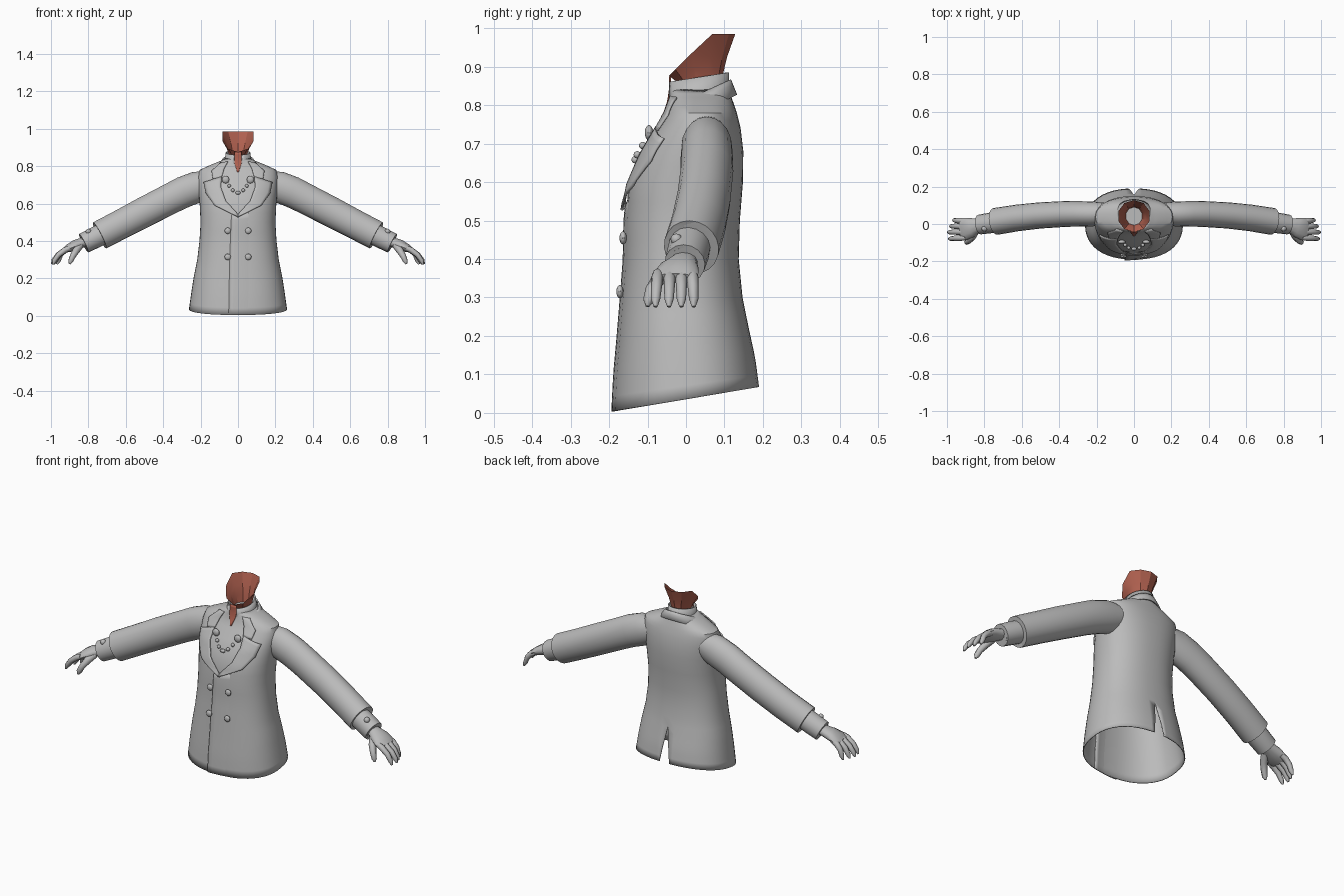
import bpy, bmesh, math
from mathutils import Vector

if "Cube" in bpy.data.objects:
    bpy.data.objects.remove(bpy.data.objects["Cube"])


def material(name, rgb):
    m = bpy.data.materials.new(name)
    m.diffuse_color = (*rgb, 1)
    m.use_nodes = True
    m.node_tree.nodes["Principled BSDF"].inputs["Base Color"].default_value = m.diffuse_color
    return m


GREY = material("grey cloth", (0.5, 0.5, 0.5))
SKIN = material("skin", (0.44, 0.12, 0.08))


def finish(name, bm, mat, mirror=False, thick=0, angle=40):
    bmesh.ops.recalc_face_normals(bm, faces=bm.faces)
    me = bpy.data.meshes.new(name)
    bm.to_mesh(me)
    bm.free()
    ob = bpy.data.objects.new(name, me)
    bpy.context.collection.objects.link(ob)
    me.materials.append(mat)
    bpy.context.view_layer.objects.active = ob
    ob.select_set(True)
    bpy.ops.object.shade_smooth_by_angle(angle=math.radians(angle))
    ob.select_set(False)
    if thick:
        s = ob.modifiers.new("thickness", 'SOLIDIFY')
        s.thickness, s.offset = thick, -1
    if mirror:
        ob.modifiers.new("mirror", 'MIRROR')
    return ob


def loft(rings, closed=True, cap0=False, cap1=False):
    """Skin a list of equally long point rows."""
    bm = bmesh.new()
    rows = [[bm.verts.new(p) for p in r] for r in rings]
    n = len(rows[0])
    for a, b in zip(rows, rows[1:]):
        for i in range(n if closed else n - 1):
            j = (i + 1) % n
            bm.faces.new((a[i], a[j], b[j], b[i]))
    if cap0:
        bm.faces.new(rows[0])
    if cap1:
        bm.faces.new(rows[-1])
    return bm


def tube(name, pts, radii, sides=16, mat=GREY, cap0=True, cap1=True):
    """Mirrored tube with (vertical, sideways) radii along a path."""
    pts = [Vector(p) for p in pts]
    rings = []
    for i, (p, (rv, rs)) in enumerate(zip(pts, radii)):
        t = (pts[min(i + 1, len(pts) - 1)] - pts[max(i - 1, 0)]).normalized()
        side = t.cross(Vector((0, 0, 1))).normalized()
        up = side.cross(t)
        rings.append([p + up * rv * math.sin(a) + side * rs * math.cos(a)
                      for a in (2 * math.pi * k / sides for k in range(sides))])
    return finish(name, loft(rings, True, cap0, cap1), mat, True, angle=50)


# Torso sections: height, half width, front y, back y
BODY = [(0, .262, -.19, .19), (.1, .25, -.185, .18), (.2, .236, -.176, .163),
        (.3, .218, -.168, .147), (.4, .206, -.16, .137), (.5, .2, -.158, .14),
        (.6, .205, -.148, .148), (.68, .212, -.118, .149), (.74, .215, -.08, .142),
        (.78, .205, -.055, .132), (.81, .14, -.045, .122), (.83, .09, -.042, .115),
        (.84, .07, -.04, .11)]
P = 2.3


def section(z):
    for a, b in zip(BODY, BODY[1:]):
        if z <= b[0]:
            f = (z - a[0]) / (b[0] - a[0])
            return [u + (v - u) * f for u, v in zip(a[1:], b[1:])]
    return BODY[-1][1:]


def front_y(x, z):
    hw, yf, yb = section(z)
    c = (yf + yb) / 2
    return c - (c - yf) * max(0, 1 - min(1, abs(x) / hw) ** P) ** (1 / P)


def hem(y, z):
    return z + (.036 + .165 * y) * max(0, 1 - z / .3)


# Coat body, seamed down the back with an open vent
heights = [0, .04, .08, .12, .16, .2, .25, .3, .35, .4, .45, .5, .55, .6, .64,
           .68, .71, .74, .76, .78, .795, .81, .82, .83, .84]
rings = []
N = 48
for z in heights:
    hw, yf, yb = section(z)
    ring = []
    for k in range(N + 1):
        a = 2 * math.pi * k / N
        s, c = math.sin(a), math.cos(a)
        x = hw * math.copysign(abs(s) ** (2 / P), s)
        y = (yf + yb) / 2 + (yb - yf) / 2 * math.copysign(abs(c) ** (2 / P), c)
        if k in (0, N):
            x = .03 * max(0, 1 - z / .25) * (1 if k == 0 else -1)
        ring.append((x, y, hem(y, z)))
    rings.append(ring)
bm = loft(rings, closed=False)
bmesh.ops.remove_doubles(bm, verts=bm.verts, dist=.0005)
finish("coat_body", bm, GREY, thick=.005)

# Plug inside the collar
hw, yf, yb = BODY[-1][1:]
bm = loft([[(hw * math.sin(a), (yf + yb) / 2 + (yb - yf) / 2 * math.cos(a), z)
            for a in (2 * math.pi * k / 24 for k in range(24))] for z in (.825, .838)],
          cap1=True)
finish("shirt_neck_base", bm, GREY)


def polyline(pts, sub):
    out = []
    for a, b in zip(pts, pts[1:]):
        out += [Vector(a).lerp(Vector(b), i / sub) for i in range(sub)]
    return out + [Vector(pts[-1])]


def patch(name, left, right, off0, off1, mat=GREY, mirror=False, sub=4, cols=6, thick=.006):
    """Cloth panel hugging the torso front between two (x, z) edges."""
    rows = []
    for a, b in zip(polyline(left, sub), polyline(right, sub)):
        row = []
        for i in range(cols + 1):
            f = i / cols
            x, z = a.lerp(b, f)
            y = front_y(x, z) - off0 - (off1 - off0) * f
            row.append((x, y, hem(y, z)))
        rows.append(row)
    return finish(name, loft(rows, closed=False), mat, mirror, thick)


# Lapels, upper lapel collars, front overlap, bare throat
patch("lapel", [(.088, .745), (.092, .69), (.065, .615), (-.008, .535)],
      [(.185, .715), (.172, .655), (.125, .59), (-.004, .528)], .009, .015, mirror=True)
patch("upper_lapel", [(.055, .825), (.075, .785), (.088, .74)],
      [(.092, .822), (.142, .775), (.135, .735)], .008, .013, mirror=True)
patch("front_overlap", [(-.035, .54), (-.045, .3), (-.05, 0)],
      [(.1, .56), (.1, .3), (.1, 0)], .006, -.003, sub=8)
patch("throat", [(-.02, .875), (-.02, .82), (-.004, .77)],
      [(.02, .875), (.02, .82), (.004, .77)], .004, .004, SKIN, thick=.003)

# Standing shirt collar, open at the front
rings = []
for f in (0, .5, 1):
    row = []
    for k in range(25):
        a = math.radians(-162 + 324 * k / 24)
        h = (1 + math.cos(a)) / 2
        row.append(((.078 - .012 * f) * math.sin(a), .032 + .08 * math.cos(a),
                    .785 + .01 * h + f * (.075 + .015 * h)))
    rings.append(row)
finish("shirt_collar", loft(rings, closed=False), GREY, thick=.006)

# Folded coat collar around the nape
rings = []
for f in (0, .35, 1):
    row = []
    for k in range(25):
        a = math.radians(-125 + 250 * k / 24)
        h = (math.cos(a) + .57) / 1.57
        out = .004 + .016 * f + (1 - h) * .035 * f
        row.append(((.083 + out) * math.sin(a), .03 + (.083 + out) * math.cos(a),
                    .805 + .062 * h - f * .04))
    rings.append(row)
finish("coat_collar", loft(rings, closed=False), GREY, thick=.007)

# Neck: flaring open tube with a slanted rim
rings = []
for f in (0, .25, .6, 1):
    row = []
    for k in range(10):
        a = 2 * math.pi * k / 10
        x0, y0 = .045 * math.sin(a), .042 + .048 * math.cos(a)
        x1, y1 = .088 * math.sin(a), .042 + .086 * math.cos(a)
        z1 = min(.985, .875 + (y1 + .045))
        g = f ** 1.6
        row.append((x0 + (x1 - x0) * g, y0 + (y1 - y0) * g, .835 + (z1 - .835) * f))
    rings.append(row)
finish("neck", loft(rings), SKIN, angle=30)

# Sleeves with a turned-in end, then shirt cuffs
tube("sleeve", [(.13, .055, .715), (.215, .054, .69), (.29, .054, .662), (.36, .054, .627),
                (.5, .046, .555), (.62, .033, .492), (.74, .014, .43), (.735, .014, .433),
                (.70, .018, .45)],
     [(.06, .055), (.084, .066), (.084, .068), (.082, .069), (.081, .07), (.079, .071),
      (.078, .072), (.066, .06), (.06, .055)], 20)
tube("shirt_cuff", [(.69, .015, .455), (.765, .006, .418), (.825, -.003, .388),
                    (.826, -.003, .3875), (.80, 0, .40)],
     [(.056, .054), (.057, .055), (.055, .053), (.046, .045), (.04, .04)])

# Hands
tube("palm", [(.79, 0, .405), (.835, -.008, .39), (.87, -.018, .378), (.905, -.027, .362),
              (.928, -.029, .35)],
     [(.028, .034), (.027, .038), (.028, .052), (.022, .06), (.014, .055)], 12)
for name, y, dy, dx in (("index_finger", -.073, -.006, .0), ("middle_finger", -.042, -.002, .005),
                        ("ring_finger", -.012, .0, -.006), ("little_finger", .016, .004, -.022)):
    tube(name, [(.9, y, .362), (.925, y + dy * .3, .352), (.96 + dx * .5, y + dy * .6, .326),
                (.982 + dx, y + dy, .295), (.99 + dx, y + dy, .276)],
         [(.014, .014), (.0155, .0155), (.014, .014), (.012, .012), (.005, .005)], 8)
tube("thumb", [(.845, -.035, .375), (.865, -.07, .35), (.883, -.09, .32), (.895, -.098, .292),
               (.9, -.1, .277)],
     [(.018, .02), (.02, .019), (.016, .016), (.014, .014), (.005, .005)], 8)


def button(name, loc, r, depth=.55):
    bm = bmesh.new()
    bmesh.ops.create_uvsphere(bm, u_segments=14, v_segments=8, radius=r)
    for v in bm.verts:
        v.co = Vector((v.co.x, v.co.y * depth, v.co.z)) + Vector(loc)
    finish(name, bm, GREY, True)


# Coat buttons, chain ends, chain beads and cuff buttons
for z in (.455, .315):
    button("coat_button", (.055, front_y(.055, z) - .008, z), .017)
button("chain_button", (.066, front_y(.066, .728) - .012, .728), .02)
for x, z in ((.047, .695), (.028, .671), (.004, .658)):
    button("chain_bead", (x, front_y(x, z) - .006, z), .0095, 1)
button("cuff_button", (.8, -.025, .451), .015, 1)
